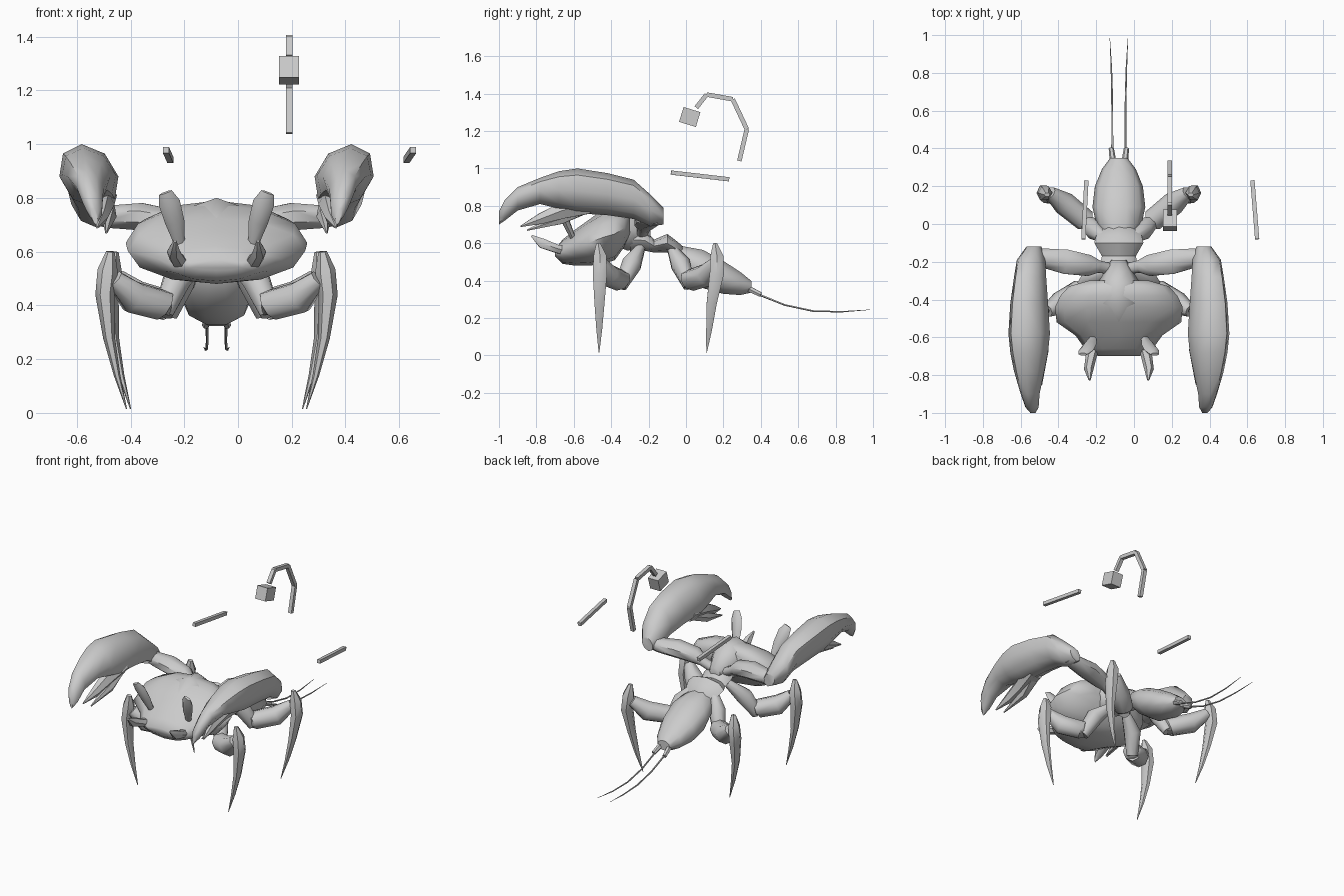
import bpy, bmesh, math
from mathutils import Vector, Matrix

cube = bpy.data.objects.get("Cube")
if cube:
    bpy.data.objects.remove(cube, do_unlink=True)

grey = bpy.data.materials.new("plain grey")
grey.use_nodes = True
GREY = (0.6, 0.6, 0.6, 1)
grey.diffuse_color = GREY
grey.node_tree.nodes["Principled BSDF"].inputs["Base Color"].default_value = GREY

MIDLINE = -0.08  # the creature stands a little off centre


def finish(name, bm, origin_x=0, mirror=False, smooth=50):
    bmesh.ops.recalc_face_normals(bm, faces=bm.faces[:])
    mesh = bpy.data.meshes.new(name)
    bm.to_mesh(mesh)
    bm.free()
    mesh.materials.append(grey)
    obj = bpy.data.objects.new(name, mesh)
    bpy.context.collection.objects.link(obj)
    obj.location.x = origin_x
    bpy.ops.object.select_all(action="DESELECT")
    obj.select_set(True)
    bpy.context.view_layer.objects.active = obj
    if smooth:
        bpy.ops.object.shade_smooth_by_angle(angle=math.radians(smooth))
    if mirror:
        obj.modifiers.new("other side", "MIRROR").use_mirror_merge = False
    return obj


def skin(bm, rings):
    loops = [[bm.verts.new(p) for p in ring] for ring in rings]
    count = len(loops[0])
    for a, b in zip(loops, loops[1:]):
        for i in range(count):
            j = (i + 1) % count
            bm.faces.new((a[i], a[j], b[j], b[i]))
    bm.faces.new(loops[0])
    bm.faces.new(loops[-1])


def hull(name, sections, sides=10, lean=0, mirror=False):
    """Loft of upright rings: (y, centre, half width, bottom, top)."""
    rings = []
    for y, cx, half, low, high in sections:
        ring = []
        for i in range(sides):
            a = math.tau * i / sides
            dz = math.sin(a) * (high - low) / 2
            ring.append((cx + half * math.cos(a) + lean * dz, y, (low + high) / 2 + dz))
        rings.append(ring)
    bm = bmesh.new()
    skin(bm, rings)
    return finish(name, bm, MIDLINE, mirror)


def limb(name, path, sides=8, mirror=True, hint=(0, 1, 0), origin_x=MIDLINE, smooth=50):
    """Loft along a path: (x, y, z, radius along hint, radius across)."""
    pts = [Vector(p[:3]) for p in path]
    rings = []
    for k, p in enumerate(path):
        along = (pts[min(k + 1, len(pts) - 1)] - pts[max(k - 1, 0)]).normalized()
        across = along.cross(Vector(hint)).normalized()
        up = across.cross(along)
        ring = []
        for i in range(sides):
            a = math.tau * (i + 0.5) / sides
            ring.append(pts[k] + up * math.cos(a) * p[3] + across * math.sin(a) * p[4])
        rings.append(ring)
    bm = bmesh.new()
    skin(bm, rings)
    return finish(name, bm, origin_x, mirror, smooth)


# Broad front carapace with a raised neck hump, waist and rear abdomen
hull("carapace", [
    (-.30, 0, .16, .64, .76), (-.33, 0, .265, .58, .785), (-.38, 0, .31, .51, .79),
    (-.44, 0, .338, .49, .775), (-.52, 0, .33, .48, .725), (-.59, 0, .23, .48, .675),
    (-.66, 0, .18, .49, .62), (-.70, 0, .11, .53, .57)], sides=12)
hull("neck_hump", [
    (-.19, 0, .04, .62, .68), (-.25, 0, .075, .58, .745), (-.31, 0, .11, .56, .795),
    (-.42, 0, .12, .60, .80), (-.52, 0, .08, .60, .725)], sides=8)
hull("waist", [
    (-.30, 0, .07, .55, .69), (-.22, 0, .10, .56, .67), (-.17, 0, .09, .55, .62),
    (-.10, 0, .13, .55, .65), (-.06, 0, .12, .53, .62), (0, 0, .06, .49, .57)], sides=8)
hull("abdomen", [
    (-.06, 0, .07, .50, .59), (0, 0, .12, .42, .585), (.09, 0, .14, .355, .57),
    (.20, 0, .127, .325, .51), (.29, 0, .09, .32, .45), (.35, 0, .045, .335, .40)])

# Leaf-shaped horns and eye stalks on the carapace
limb("horn", [(.135, -.60, .62, .015, .018), (.155, -.64, .71, .022, .036),
              (.175, -.67, .78, .02, .04), (.19, -.69, .82, .008, .025)], sides=6)
limb("eye_stalk", [(.12, -.60, .55, .03, .03), (.145, -.69, .57, .025, .03),
                   (.16, -.77, .60, .03, .025), (.155, -.825, .64, .006, .006)],
     sides=6, hint=(0, 0, 1))

# Arms and large raised claws
limb("arm", [(.03, -.24, .64, .03, .03), (.11, -.225, .68, .035, .03),
             (.16, -.22, .71, .06, .05), (.28, -.20, .73, .07, .055),
             (.40, -.18, .73, .055, .045), (.47, -.17, .74, .04, .04)])
hull("claw", [
    (-.12, .45, .04, .70, .79), (-.19, .465, .075, .69, .86), (-.28, .47, .085, .73, .94),
    (-.42, .475, .10, .75, .975), (-.58, .475, .11, .76, 1.0), (-.68, .475, .10, .785, .985),
    (-.78, .475, .08, .81, .95), (-.90, .47, .05, .775, .90), (-.97, .46, .035, .72, .83),
    (-1.0, .455, .012, .70, .77)], sides=8, lean=.22, mirror=True)
limb("claw_thumb", [(.44, -.52, .81, .06, .07), (.425, -.66, .775, .05, .045),
                    (.43, -.78, .73, .032, .028), (.445, -.885, .69, .004, .004)],
     sides=6, hint=(0, 0, 1))
limb("claw_spur", [(.42, -.56, .78, .035, .04), (.40, -.67, .73, .032, .028),
                   (.41, -.85, .67, .004, .004)], sides=6, hint=(0, 0, 1))

# Two pairs of walking legs, each ending in a blade
LEGS = {"front": [(.05, -.24), (.15, -.29), (.20, -.35), (.31, -.42), (.38, -.46)],
        "back": [(.07, -.08), (.13, -.03), (.18, .02), (.29, .11), (.365, .165)]}
HEIGHTS = [.58, .49, .40, .43, .50]
GIRTHS = [.025, .055, .06, .063, .035]
for pair, spots in LEGS.items():
    joints = [(x, y, z, r, r) for (x, y), z, r in zip(spots, HEIGHTS, GIRTHS)]
    limb(pair + "_hip", [joints[0], joints[1], (*spots[2], .37, .035, .04)])
    limb(pair + "_thigh", [(*spots[2], .365, .03, .03), *joints[2:]])
    x, y = spots[-1]
    slope = -.005 if pair == "front" else -.055
    limb(pair + "_blade", [
        (x + .015, y - .01, .60, .012, .016), (x + .025, y, .53, .04, .038),
        (x + .035, y, .44, .044, .036), (x + .02, y + slope / 2, .28, .031, .022),
        (x - .01, y + slope * .75, .14, .018, .012), (x - .045, y + slope, .015, .002, .002)],
        sides=6)

# Tail stubs with long trailing feelers
limb("tail_stub", [(.03, .32, .365, .018, .018), (.04, .40, .325, .014, .014)],
     sides=6, hint=(0, 0, 1))
limb("feeler", [(.035, .38, .33, .006, .006), (.035, .53, .27, .005, .005),
                (.036, .68, .238, .005, .005), (.04, .83, .234, .004, .004),
                (.048, .985, .245, .001, .001)], sides=5, hint=(0, 0, 1))


# Loose straight bars floating overhead
def bar(name, start, end, thick):
    limb(name, [(*start, thick, thick), (*end, thick, thick)], sides=4,
         mirror=False, hint=(0, 0, 1), origin_x=0, smooth=0)


bar("left_bar", (.652, -.08, .978), (.627, .23, .942), .016)
bar("right_bar", (-.268, -.08, .978), (-.252, .23, .942), .016)

# Hooked arm of short bars holding a block
HOOK = [(.055, 1.325), (.11, 1.395), (.25, 1.37), (.325, 1.21), (.285, 1.04)]
for n, (a, b) in enumerate(zip(HOOK, HOOK[1:])):
    bar("hook_bar_%d" % (n + 1), (.19, *a), (.19, *b), .017)
bm = bmesh.new()
bmesh.ops.create_cube(bm, size=1)
bmesh.ops.scale(bm, vec=(.075, .094, .083), verts=bm.verts[:])
tilt = Matrix.Rotation(math.radians(-17), 4, "X")
bmesh.ops.transform(bm, matrix=Matrix.Translation((.19, .02, 1.275)) @ tilt, verts=bm.verts[:])
finish("hook_block", bm, smooth=0)
